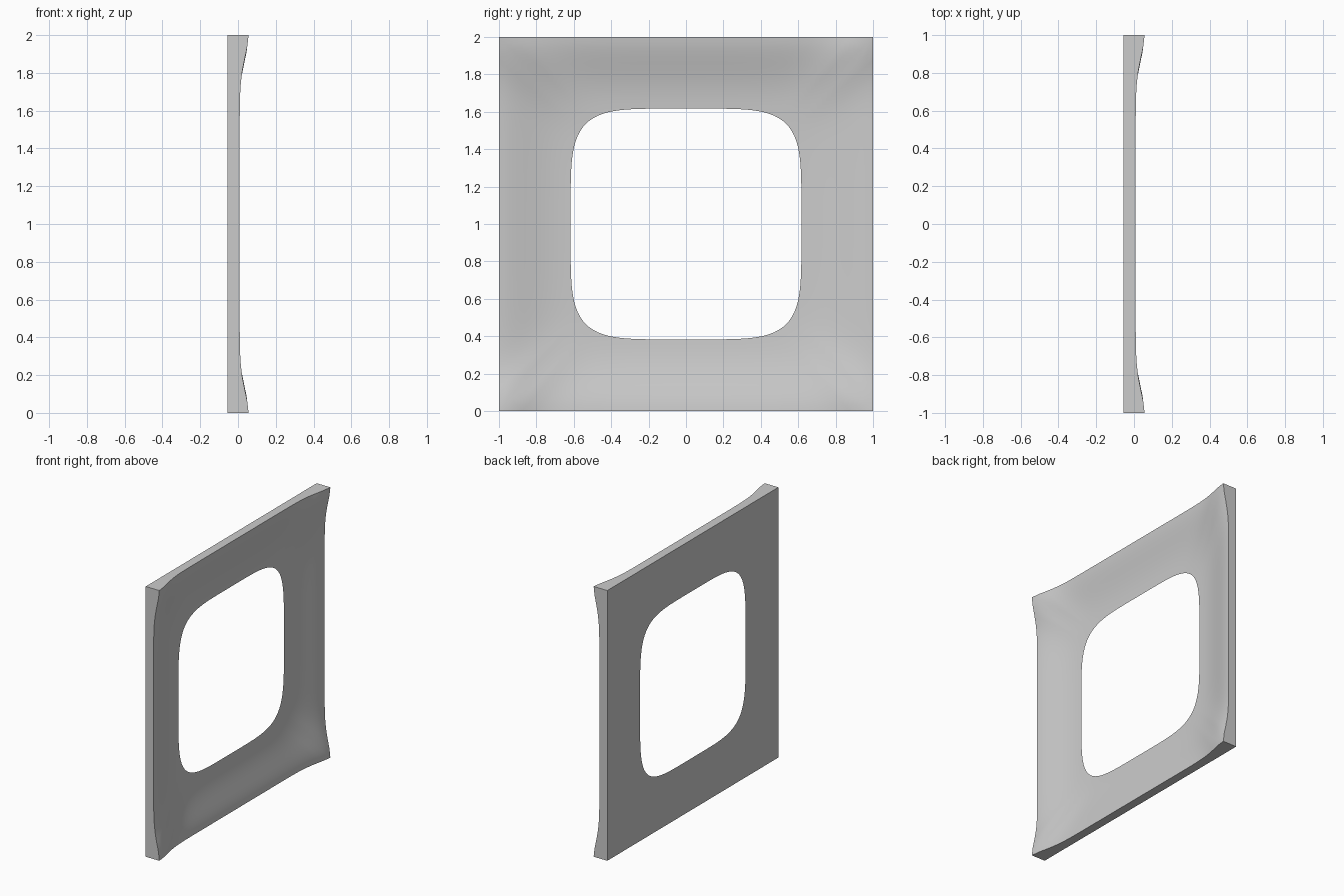
import bpy, bmesh, math

cube = bpy.data.objects.get("Cube")
if cube:
    bpy.data.objects.remove(cube, do_unlink=True)

BACK = -0.056      # flat back plane
RIM = 0.617        # half width of the opening
POWER = 4.9        # squareness of the opening
STEPS = 32         # divisions per side
RINGS = 14         # divisions from opening to outer edge


def edge_height(corner_distance):
    """Outer edge: nearly level, flaring up at the corners."""
    return 0.009 + 0.047 * math.exp(-(corner_distance / 0.17) ** 1.8)


def slope(t):
    """Cross-section from the thin opening (0) to the outer edge (1)."""
    s = t ** 1.3
    return 0.3 * t + 0.7 * s * s * (3 - 2 * s)


# Points round the outer square, turning each side by a quarter
square = []
for side in range(4):
    for i in range(STEPS):
        y, z = -1 + 2 * i / STEPS, -1
        for _ in range(side):
            y, z = -z, y
        square.append((y, z))

bm = bmesh.new()
rings = []
for r in range(RINGS + 1):
    t = r / RINGS
    ring = []
    for y, z in square:
        rim = RIM / (abs(y) ** POWER + abs(z) ** POWER) ** (1 / POWER)
        scale = rim + (1 - rim) * t
        height = edge_height(1 - min(abs(y), abs(z))) - BACK
        ring.append(bm.verts.new((BACK + height * slope(t), y * scale, 1 + z * scale)))
    rings.append(ring)

# Flat outer walls end on the back plane, which closes onto the opening
rings.append([bm.verts.new((BACK, y, 1 + z)) for y, z in square])
rings.append(rings[0])
count = len(square)
for inner, outer in zip(rings, rings[1:]):
    for i in range(count):
        j = (i + 1) % count
        bm.faces.new((inner[i], inner[j], outer[j], outer[i]))
bmesh.ops.recalc_face_normals(bm, faces=bm.faces)

mesh = bpy.data.meshes.new("window_panel")
bm.to_mesh(mesh)
bm.free()
panel = bpy.data.objects.new("window_panel", mesh)
bpy.context.collection.objects.link(panel)

# Plain grey finish
grey = bpy.data.materials.new("plain_grey")
grey.use_nodes = True
colour = (0.6, 0.6, 0.6, 1)
grey.diffuse_color = colour
grey.node_tree.nodes["Principled BSDF"].inputs["Base Color"].default_value = colour
mesh.materials.append(grey)

bpy.ops.object.select_all(action="DESELECT")
panel.select_set(True)
bpy.context.view_layer.objects.active = panel
bpy.ops.object.shade_smooth_by_angle(angle=math.radians(35))
